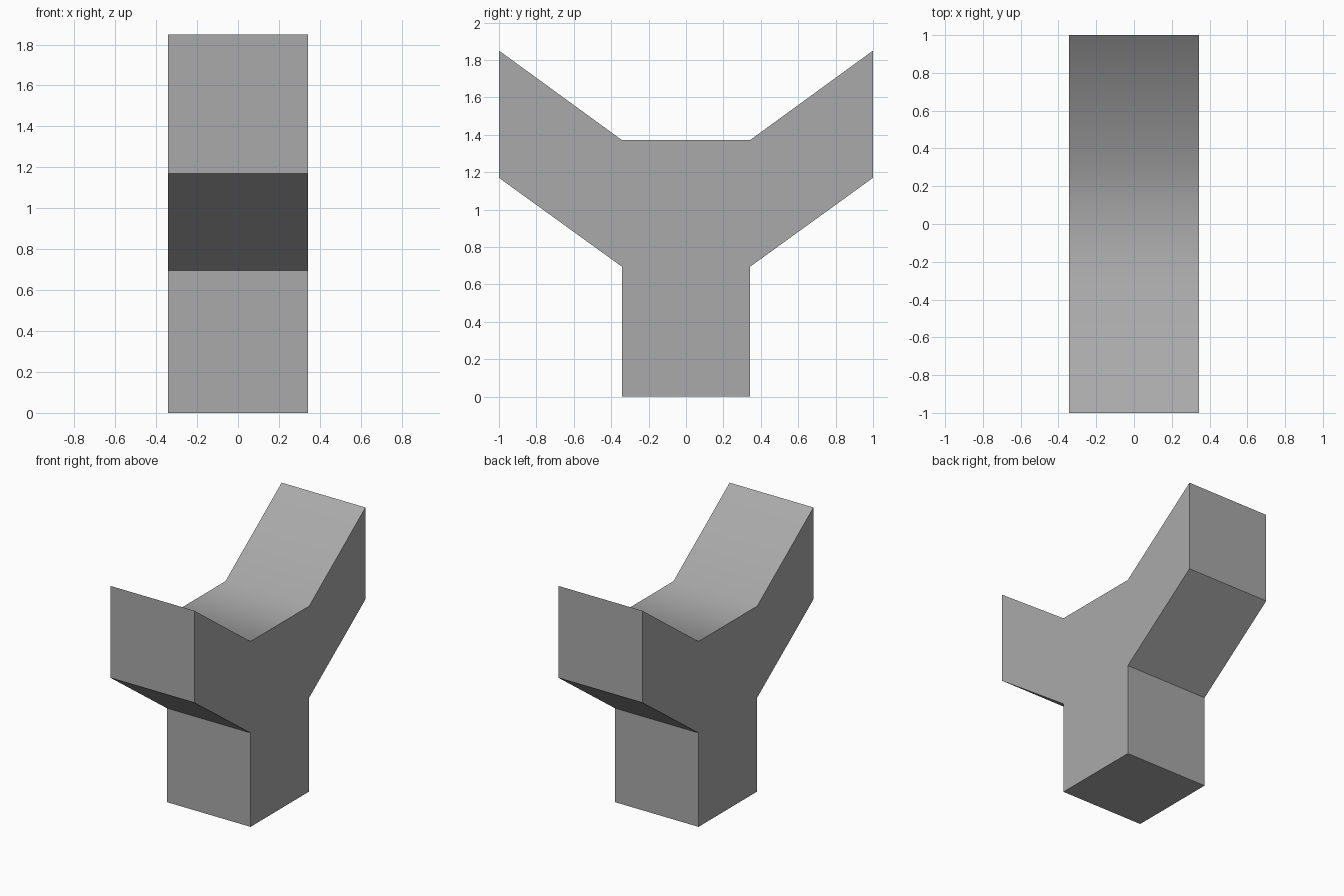
import bpy
import bmesh
import math

cube = bpy.data.objects.get("Cube")
if cube:
    bpy.data.objects.remove(cube, do_unlink=True)

# Plain grey material
GREY = (0.4, 0.4, 0.4, 1.0)
grey = bpy.data.materials.new("plain_grey")
grey.diffuse_color = GREY
grey.use_nodes = True
grey.node_tree.nodes["Principled BSDF"].inputs["Base Color"].default_value = GREY

# Half of the Y-shaped side profile (y, z), mirrored front to back
HALF_WIDTH = 0.343
half = [(0.343, 0.0), (0.343, 0.695), (1.0, 1.17), (1.0, 1.85), (0.343, 1.372)]
profile = half + [(-y, z) for y, z in reversed(half)]

# Extrude the profile across the width
bm = bmesh.new()
side = bm.faces.new([bm.verts.new((-HALF_WIDTH, y, z)) for y, z in profile])
extruded = bmesh.ops.extrude_face_region(bm, geom=[side], use_keep_orig=True)
verts = [v for v in extruded["geom"] if isinstance(v, bmesh.types.BMVert)]
bmesh.ops.translate(bm, vec=(2 * HALF_WIDTH, 0, 0), verts=verts)
bmesh.ops.recalc_face_normals(bm, faces=bm.faces)

mesh = bpy.data.meshes.new("forked_post")
bm.to_mesh(mesh)
bm.free()
mesh.materials.append(grey)
post = bpy.data.objects.new("forked_post", mesh)
bpy.context.collection.objects.link(post)

# Soft shading along the saddle on top, crisp edges elsewhere
bpy.ops.object.select_all(action="DESELECT")
post.select_set(True)
bpy.context.view_layer.objects.active = post
bpy.ops.object.shade_smooth_by_angle(angle=math.radians(40))
